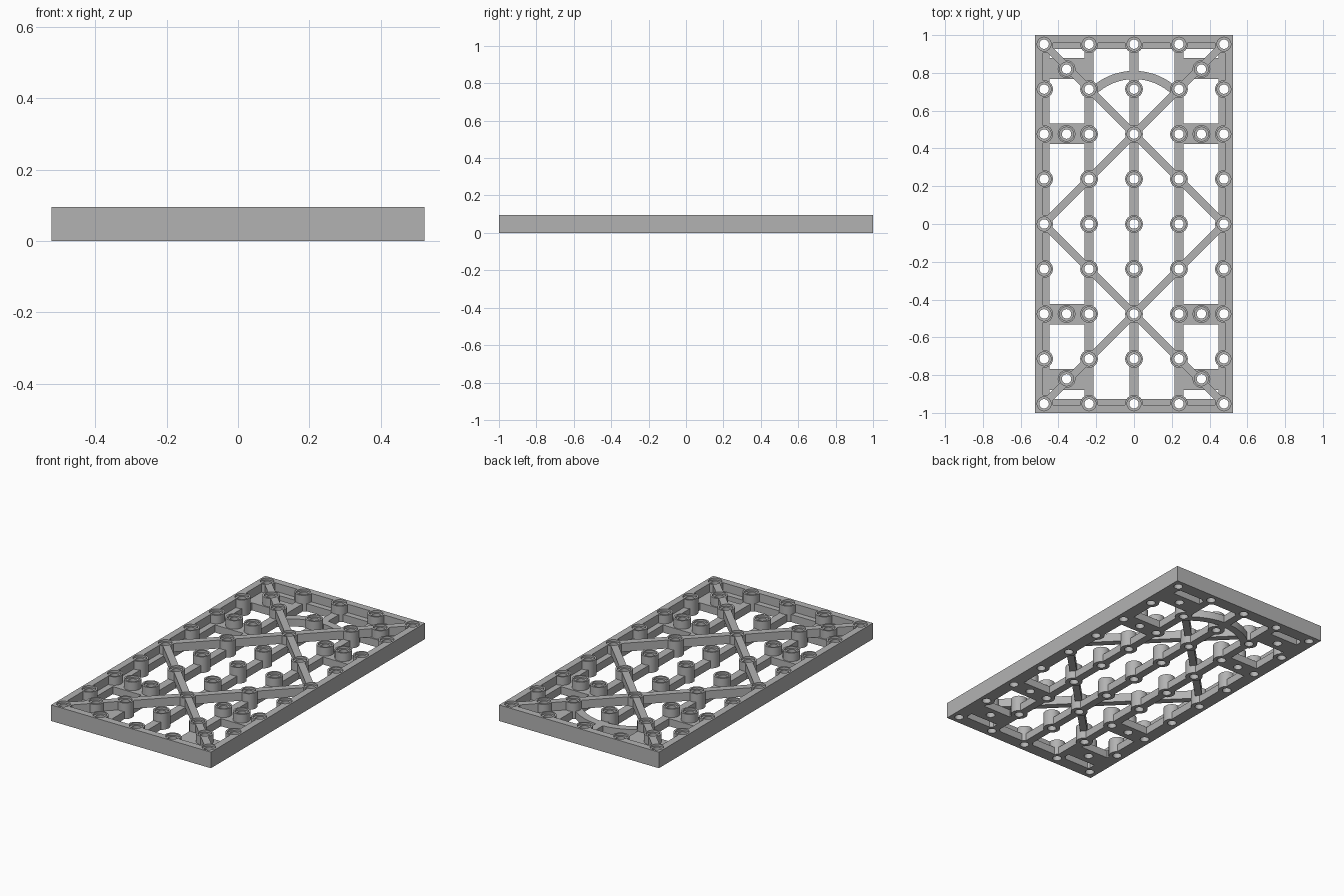
import bpy, bmesh, math
from mathutils import Matrix, Vector

if "Cube" in bpy.data.objects:
    bpy.data.objects.remove(bpy.data.objects["Cube"])

P = 0.238            # post spacing
H = 0.095            # full height
LOW = 0.045          # height of ribs and plates

grey = bpy.data.materials.new("grey plastic")
grey.diffuse_color = (0.45, 0.45, 0.45, 1)
grey.use_nodes = True
grey.node_tree.nodes["Principled BSDF"].inputs["Base Color"].default_value = grey.diffuse_color


def box(bm, x0, x1, y0, y1, z0, z1):
    m = Matrix.Translation(((x0 + x1) / 2, (y0 + y1) / 2, (z0 + z1) / 2))
    m = m @ Matrix.Diagonal((abs(x1 - x0), abs(y1 - y0), z1 - z0, 1))
    bmesh.ops.create_cube(bm, size=1, matrix=m)


def beam(bm, a, b, w, z0, z1):
    d = Vector(b) - Vector(a)
    m = Matrix.Translation(((a[0] + b[0]) / 2, (a[1] + b[1]) / 2, (z0 + z1) / 2))
    m = m @ Matrix.Rotation(math.atan2(d.y, d.x), 4, 'Z')
    m = m @ Matrix.Diagonal((d.length, w, z1 - z0, 1))
    bmesh.ops.create_cube(bm, size=1, matrix=m)


def cylinder(bm, x, y, r, z0, z1):
    bmesh.ops.create_cone(bm, cap_ends=True, segments=24, radius1=r, radius2=r, depth=z1 - z0,
                          matrix=Matrix.Translation((x, y, (z0 + z1) / 2)))


def prism(bm, outline, z0, z1):
    f = bm.faces.new([bm.verts.new((x, y, z0)) for x, y in outline])
    new = bmesh.ops.extrude_face_region(bm, geom=[f])["geom"]
    bmesh.ops.translate(bm, vec=(0, 0, z1 - z0),
                        verts=[v for v in new if isinstance(v, bmesh.types.BMVert)])
    bmesh.ops.recalc_face_normals(bm, faces=bm.faces)


def frame(bm, x, y, ix, iy, z1):
    # rectangular ring made of a skin of four walls
    def ring(a, b, z):
        return [bm.verts.new((sx * a, sy * b, z)) for sx, sy in ((-1, -1), (1, -1), (1, 1), (-1, 1))]
    rings = [ring(x, y, 0), ring(x, y, z1), ring(ix, iy, z1), ring(ix, iy, 0)]
    for k in range(4):
        p, q = rings[k], rings[(k + 1) % 4]
        for i in range(4):
            j = (i + 1) % 4
            bm.faces.new((p[i], p[j], q[j], q[i]))
    bmesh.ops.recalc_face_normals(bm, faces=bm.faces)


def finish(name, bm):
    me = bpy.data.meshes.new(name)
    bm.to_mesh(me)
    bm.free()
    ob = bpy.data.objects.new(name, me)
    bpy.context.collection.objects.link(ob)
    me.materials.append(grey)
    return ob


# post centres: regular grid plus the extra posts on the plates
posts = [(i * P, j * P) for i in range(-2, 3) for j in range(-4, 5)]
posts += [(sx * 0.357, sy * y) for sx in (-1, 1) for sy in (-1, 1) for y in (0.476, 0.82)]

# cutter: through hole with a shallow wide recess on top
bm = bmesh.new()
for x, y in posts:
    n = 24
    rings = [[bm.verts.new((x + r * math.cos(math.tau * k / n), y + r * math.sin(math.tau * k / n), z))
              for k in range(n)]
             for r, z in ((0.025, -0.02), (0.025, H - 0.012), (0.037, H - 0.012), (0.037, H + 0.02))]
    for p, q in zip(rings, rings[1:]):
        for k in range(n):
            bm.faces.new((p[k], p[(k + 1) % n], q[(k + 1) % n], q[k]))
    bm.faces.new(rings[0][::-1])
    bm.faces.new(rings[-1])
cutter = finish("hole_cutter", bm)
cutter.hide_render = True
parts = []

# outer wall and the low ledge inside it
bm = bmesh.new()
frame(bm, 0.523, 1.0, 0.482, 0.959, H)
parts.append(finish("outer_wall", bm))
bm = bmesh.new()
frame(bm, 0.482, 0.959, 0.447, 0.926, LOW)
parts.append(finish("inner_ledge", bm))

# long low ribs
bm = bmesh.new()
for i in (-1, 0, 1):
    box(bm, i * P - 0.023, i * P + 0.023, -0.926, 0.926, 0, LOW)
parts.append(finish("long_ribs", bm))

# plates at the corners and on the sides
bm = bmesh.new()
for sx in (-1, 1):
    for sy in (-1, 1):
        box(bm, sx * 0.261, sx * 0.447, sy * 0.423, sy * 0.532, 0, LOW)
        box(bm, sx * 0.261, sx * 0.447, sy * 0.767, sy * 0.878, 0, LOW)
parts.append(finish("side_plates", bm))

# diagonal braces in the upper layer
bm = bmesh.new()
for s in (-1, 1):
    for t in (-1, 1):
        beam(bm, (0, t * 2 * P), (s * 2 * P, 0), 0.04, LOW, H)
    beam(bm, (-s * 2 * P, -4 * P), (0, -2 * P), 0.04, LOW, H)
    beam(bm, (-s * 2 * P, 4 * P), (0, 2 * P), 0.04, LOW, H)
parts.append(finish("diagonal_braces", bm))

# arched rib at the back
bm = bmesh.new()
angles = [math.radians(45 + 90 * k / 16) for k in range(17)]
outline = [(0.335 * math.cos(a), 2 * P + 0.335 * math.sin(a)) for a in angles]
outline += [(0.291 * math.cos(a), 2 * P + 0.291 * math.sin(a)) for a in reversed(angles)]
prism(bm, outline, 0, LOW)
parts.append(finish("arched_rib", bm))

# round posts
bm = bmesh.new()
for x, y in posts:
    cylinder(bm, x, y, 0.047, 0, H)
parts.append(finish("posts", bm))

# drill every part, then bake the result
for ob in parts:
    mod = ob.modifiers.new("holes", 'BOOLEAN')
    mod.operation = 'DIFFERENCE'
    mod.solver = 'EXACT'
    mod.use_self = True
    mod.object = cutter
deps = bpy.context.evaluated_depsgraph_get()
baked = [bpy.data.meshes.new_from_object(ob.evaluated_get(deps)) for ob in parts]
for ob, me in zip(parts, baked):
    ob.modifiers.clear()
    ob.data = me
bpy.data.objects.remove(cutter)
bpy.ops.object.select_all(action='DESELECT')
for ob in parts:
    ob.select_set(True)
bpy.context.view_layer.objects.active = parts[0]
bpy.ops.object.shade_smooth_by_angle()
